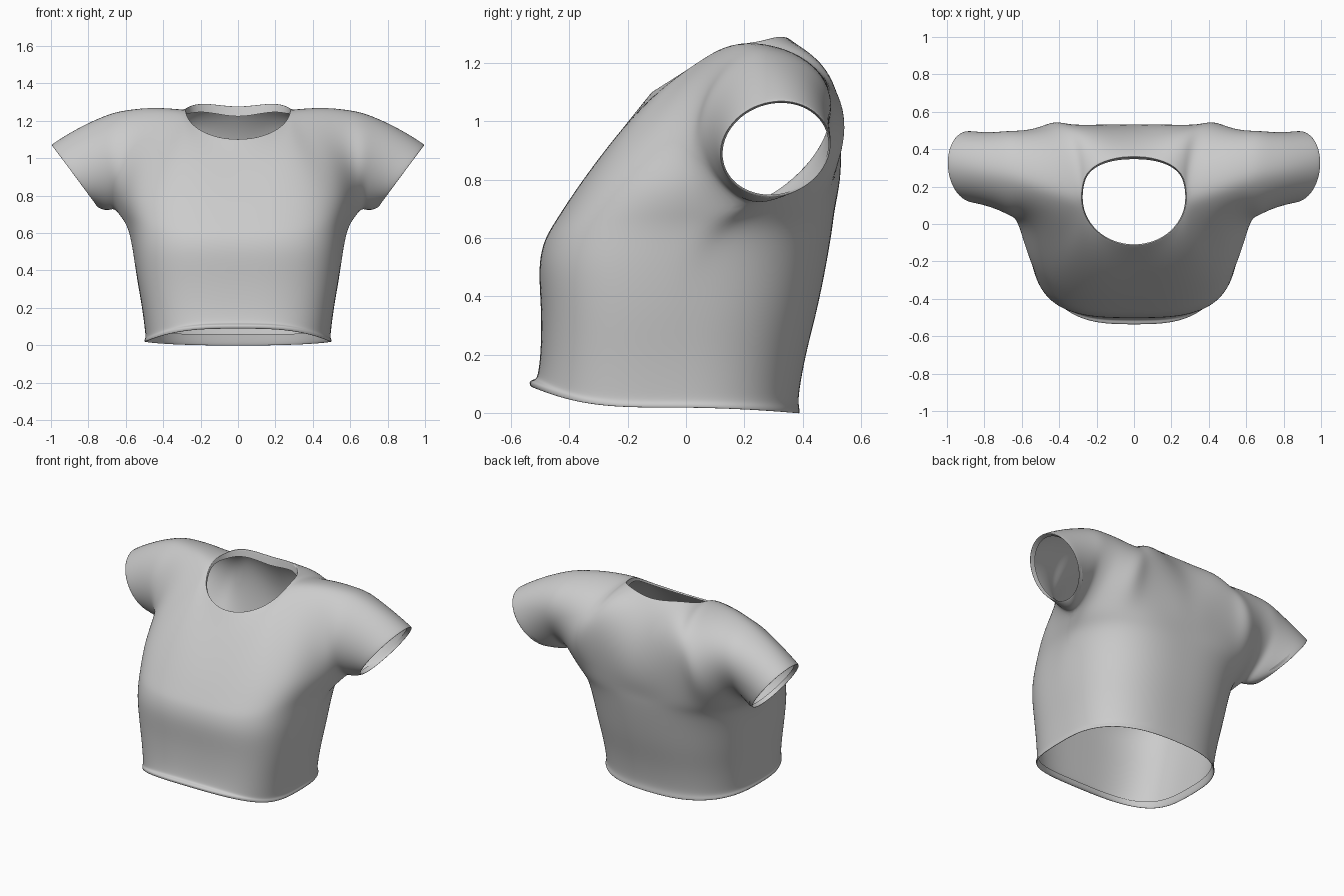
import bpy, bmesh
from math import sin, cos, pi
from mathutils import Vector as V

if "Cube" in bpy.data.objects:
    bpy.data.objects.remove(bpy.data.objects["Cube"])

K, M, R = 10, 8, 4          # columns per panel, rows beside armhole, sleeve rings
bm = bmesh.new()


def grid(rows):
    vs = [[bm.verts.new(p) for p in r] for r in rows]
    for a, b in zip(vs, vs[1:]):
        for i in range(len(a) - 1):
            bm.faces.new((a[i], a[i + 1], b[i + 1], b[i]))


def hermite(p0, p1, t0, t1, t):
    return (p0 * (2*t**3 - 3*t**2 + 1) + t0 * (t**3 - 2*t**2 + t)
            + p1 * (3*t**2 - 2*t**3) + t1 * (t**3 - t**2))


def key3(a, b, c, i):
    """Blend three tangent vectors: centre, neck corner, armhole."""
    a, b, c = V(a), V(b), V(c)
    f = min(i / 5, 1)
    return a.lerp(b, f * f * (3 - 2*f)) if i <= 5 else b.lerp(c, (i - 5) / 5)


# Body levels: half width, side y, front y, back y, front z, side z, back z, armpit flare
levels = [
    (.485, -.05, -.505, .375, .115, .065, .06, 0),
    (.490, -.05, -.515, .382, .090, .022, .004, 0),
    (.500, -.05, -.534, .390, .085, .015, -.006, 0),
    (.501, -.05, -.540, .390, .112, .030, .012, 0),
    (.494, -.05, -.515, .386, .114, .038, .03, 0),
    (.496, -.05, -.508, .387, .130, .07, .07, 0),
    (.512, -.05, -.498, .41, .20, .20, .20, 0),
    (.537, -.05, -.495, .45, .35, .35, .35, .04),
    (.551, -.04, -.508, .48, .50, .50, .50, .14),
    (.555, -.02, -.489, .497, .585, .60, .60, .35),
    (.562, .0, -.468, .504, .625, .66, .65, .6),
    (.575, .02, -.440, .510, .67, .71, .70, 1),
]


def level_point(lv, i, back):
    hw, ys, yf, yb, zf, zs, zb, fl = lv
    a = i / K * pi / 2
    n = 2.6 + .4 * fl if back else 3.3
    d = (sin(a)**n + cos(a)**n) ** (1 / n)
    s, c = sin(a) / d, cos(a) / d
    if i == K:
        s, c = 1, 0
    lip = 0 if back or zf > .2 else min(0, yf + .51)
    ye, ze = (yb, zb) if back else (yf - lip, zf)
    u = i / K
    return V((hw * s + .08 * fl * u**5 if i else 0,
              ys + (ye - ys) * c + lip * c**8 + .20 * fl * u**(2.5 if back else 3.8),
              zs + (ze - zs) * c**(2 if back else 3.5)))


def top_point(i, back):
    """Neckline for the first columns, shoulder seam for the rest."""
    if i > 5:
        f = (i - 5) / 5
        return V((.285 + .375*f, .14 + .13*f, 1.264 - .01*f + .018*sin(pi*f)))
    b = i / 5 * pi / 2
    c = cos(b) if i < 5 else 0
    if back:
        return V((.285*sin(b), .14 + .222*c**.65, 1.28 - .016*sin(b)**2 + .025*sin(2*b)**2))
    return V((.285*sin(b), .14 - .26*c, 1.264 - .164*c))


# Front and back panels
armholes = []
for back in (False, True):
    rows = [[level_point(lv, i, back) for i in range(K + 1)] for lv in levels]
    base, prev = rows[-1], rows[-2]
    top = [top_point(i, back) for i in range(K + 1)]
    start = []
    if back:
        end = [key3((0, -.45, .45), (0, -1.05, .0), (0, -1.0, .1), i) for i in range(K + 1)]
        for i in range(K + 1):
            # Lean each column so it passes through the shoulder blade depth
            t = key3((0, 0, .6), (0, 0, 1.0), (.1, 0, .5), i)
            depth = .514 + .008 * sin(pi * min(i / 6, 1)) - .012 * max(0, i - 5) / 5
            t.y = 8 * (depth - (base[i].y + top[i].y) / 2) + end[i].y
            start.append(t)
    else:
        end = [key3((0, .37, .48), (0, .5, .2), (0, .6, .12), i) for i in range(K + 1)]
        for i in range(K + 1):
            d = (base[i] - prev[i]).normalized() * (top[i] - base[i]).length
            start.append(d.lerp(V((.1, -.95, .5)), (i / K)**5))
    for j in range(1, M + 1):
        rows.append([hermite(base[i], top[i], start[i], end[i], j / M) for i in range(K + 1)])
    grid(rows)
    armholes.append([r[K] for r in rows[-M - 1:]])
    # Folded neck edge
    rim, fold = top[:6], []
    for i, p in enumerate(rim):
        c = 1 - i / 5
        depth = .02 + .04 * c**.5 if back else .02 - .012 * c
        fold.append(p + V((-.006 * sin(i / 5 * pi / 2), -.014*c if back else .008*c, -depth)))
    lip = [p.lerp(q, .12) for p, q in zip(rim, fold)]
    grid([rim, lip, fold])

# Sleeve: armhole loop lofted to a slanted cuff
loop = armholes[0] + armholes[1][-2::-1]
N = len(loop) - 1


def cuff(k, r=1.0, dx=0.0):
    f = 2 * pi * k / N
    return V((.752 + .125 * (1 - cos(f)) - dx, .307 - .195*r*sin(f) - .02*cos(f),
              .906 - .17*r*cos(f)))


rings = []
for j in range(R + 1):
    t = j / R
    ring = []
    for k, p in enumerate(loop):
        f = 2 * pi * k / N
        bow = t * (1 - t)
        ring.append(p.lerp(cuff(k), t) + V((0, .03 * bow * sin(f), -.06 * bow * cos(f))))
    rings.append(ring)
rings.append([cuff(k, .975, .002) for k in range(N + 1)])
rings.append([cuff(k, .95, .035) for k in range(N + 1)])
grid(rings)

bmesh.ops.remove_doubles(bm, verts=bm.verts, dist=.0008)
bmesh.ops.recalc_face_normals(bm, faces=bm.faces)
# Make the shell face outwards, judged by the lower front
probe = min(bm.faces, key=lambda f: (f.calc_center_median() - V((.1, -.5, .42))).length)
if probe.normal.y > 0:
    bmesh.ops.reverse_faces(bm, faces=bm.faces)
me = bpy.data.meshes.new("shirt")
bm.to_mesh(me)
bm.free()
shirt = bpy.data.objects.new("shirt", me)
bpy.context.collection.objects.link(shirt)

m = shirt.modifiers.new("mirror", 'MIRROR')
m.use_clip = True
m.merge_threshold = .001
s = shirt.modifiers.new("smooth_surface", 'SUBSURF')
s.levels = s.render_levels = 2
for p in me.polygons:
    p.use_smooth = True
